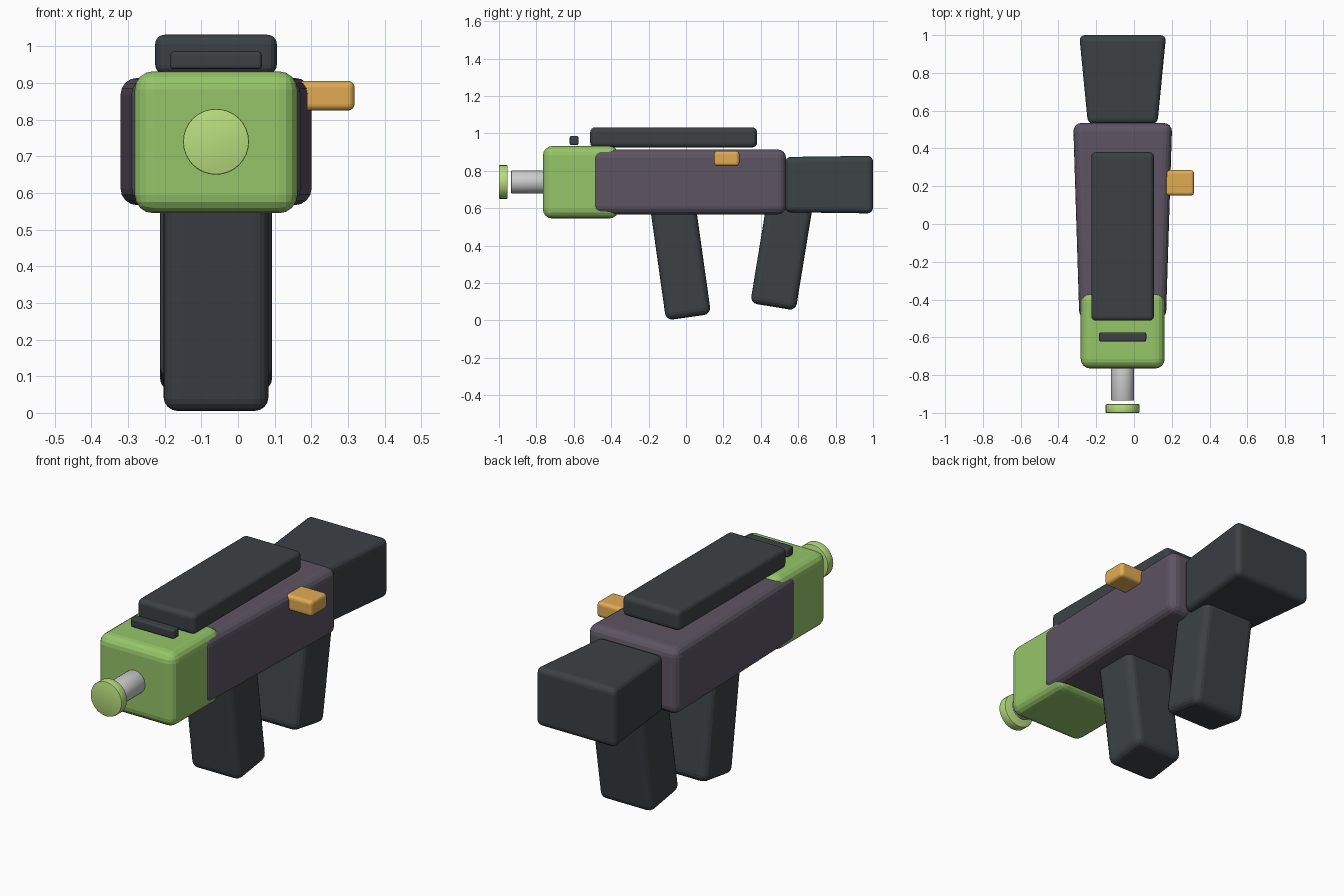
import bpy, bmesh, math
from mathutils import Matrix, Vector

if "Cube" in bpy.data.objects:
    bpy.data.objects.remove(bpy.data.objects["Cube"])

CX = -0.06  # centre line of the model


def material(name, rgb):
    m = bpy.data.materials.new(name)
    m.diffuse_color = (*rgb, 1)
    m.use_nodes = True
    m.node_tree.nodes["Principled BSDF"].inputs["Base Color"].default_value = m.diffuse_color
    return m


DARK = material("charcoal", (0.045, 0.053, 0.06))
PURPLE = material("plum", (0.11, 0.09, 0.125))
GREEN = material("green", (0.30, 0.56, 0.14))
LIME = material("lime", (0.48, 0.73, 0.21))
ORANGE = material("orange", (0.76, 0.41, 0.09))


def finish(name, bm, mat):
    bmesh.ops.recalc_face_normals(bm, faces=bm.faces)
    me = bpy.data.meshes.new(name)
    bm.to_mesh(me)
    bm.free()
    ob = bpy.data.objects.new(name, me)
    bpy.context.collection.objects.link(ob)
    if mat:
        me.materials.append(mat)
    return ob


def block(name, lo, hi, bevel, mat, front=(1, 1), tilt=0, segs=4):
    """Bevelled box between two corners; front = x/z scale of the -y end,
    tilt = degrees about x around the middle of the bottom face."""
    lo, hi = Vector(lo), Vector(hi)
    mid, size = (lo + hi) / 2, hi - lo
    bm = bmesh.new()
    bmesh.ops.create_cube(bm, size=1)
    for v in bm.verts:
        sx, sz = front if v.co.y < 0 else (1, 1)
        v.co = Vector((v.co.x * size.x * sx, v.co.y * size.y, v.co.z * size.z * sz)) + mid
    bmesh.ops.bevel(bm, geom=bm.edges[:], offset=bevel, segments=segs,
                    profile=0.5, affect='EDGES')
    if tilt:
        pivot = Vector((mid.x, mid.y, lo.z))
        bmesh.ops.rotate(bm, verts=bm.verts, cent=pivot,
                         matrix=Matrix.Rotation(math.radians(tilt), 3, 'X'))
    return finish(name, bm, mat)


def rod(name, y0, y1, radius, mat, bevel=0.004):
    """Cylinder along y on the muzzle axis."""
    bm = bmesh.new()
    bmesh.ops.create_cone(bm, cap_ends=True, segments=32, radius1=radius,
                          radius2=radius, depth=y1 - y0,
                          matrix=Matrix.Translation((CX, (y0 + y1) / 2, 0.74))
                          @ Matrix.Rotation(math.pi / 2, 4, 'X'))
    rims = [e for e in bm.edges if any(len(f.verts) > 4 for f in e.link_faces)]
    bmesh.ops.bevel(bm, geom=rims, offset=bevel, segments=2, profile=0.5, affect='EDGES')
    ob = finish(name, bm, mat)
    bpy.context.view_layer.objects.active = ob
    ob.select_set(True)
    bpy.ops.object.shade_smooth_by_angle()
    ob.select_set(False)


# Body, widening toward the back
block("body", (CX - 0.262, -0.505, 0.567), (CX + 0.262, 0.535, 0.914), 0.045, PURPLE,
      front=(0.875, 1))
# Front housing
block("front_housing", (CX - 0.222, -0.765, 0.545), (CX + 0.222, -0.36, 0.932), 0.05, GREEN)
# Shoulder stock, narrower where it meets the body
block("stock", (CX - 0.23, 0.53, 0.572), (CX + 0.23, 1.0, 0.88), 0.03, DARK,
      front=(0.8, 0.96))
# Top rail and front sight
block("top_rail", (CX - 0.166, -0.512, 0.925), (CX + 0.166, 0.38, 1.032), 0.025, DARK)
block("front_sight", (CX - 0.125, -0.622, 0.938), (CX + 0.125, -0.574, 0.986), 0.01, DARK)
# Side charging knob
block("side_knob", (0.16, 0.15, 0.825), (0.318, 0.285, 0.906), 0.018, ORANGE)
# Magazine and rear grip, leaning toward each other
block("magazine", (CX - 0.143, -0.108, 0.017), (CX + 0.143, 0.135, 0.63), 0.038, DARK, tilt=8)
block("rear_grip", (CX - 0.153, 0.342, 0.073), (CX + 0.153, 0.588, 0.68), 0.036, DARK, tilt=-9.3)
# Barrel and muzzle cap
rod("barrel", -0.935, -0.74, 0.061, None)
rod("muzzle_cap", -1.0, -0.954, 0.09, LIME)
